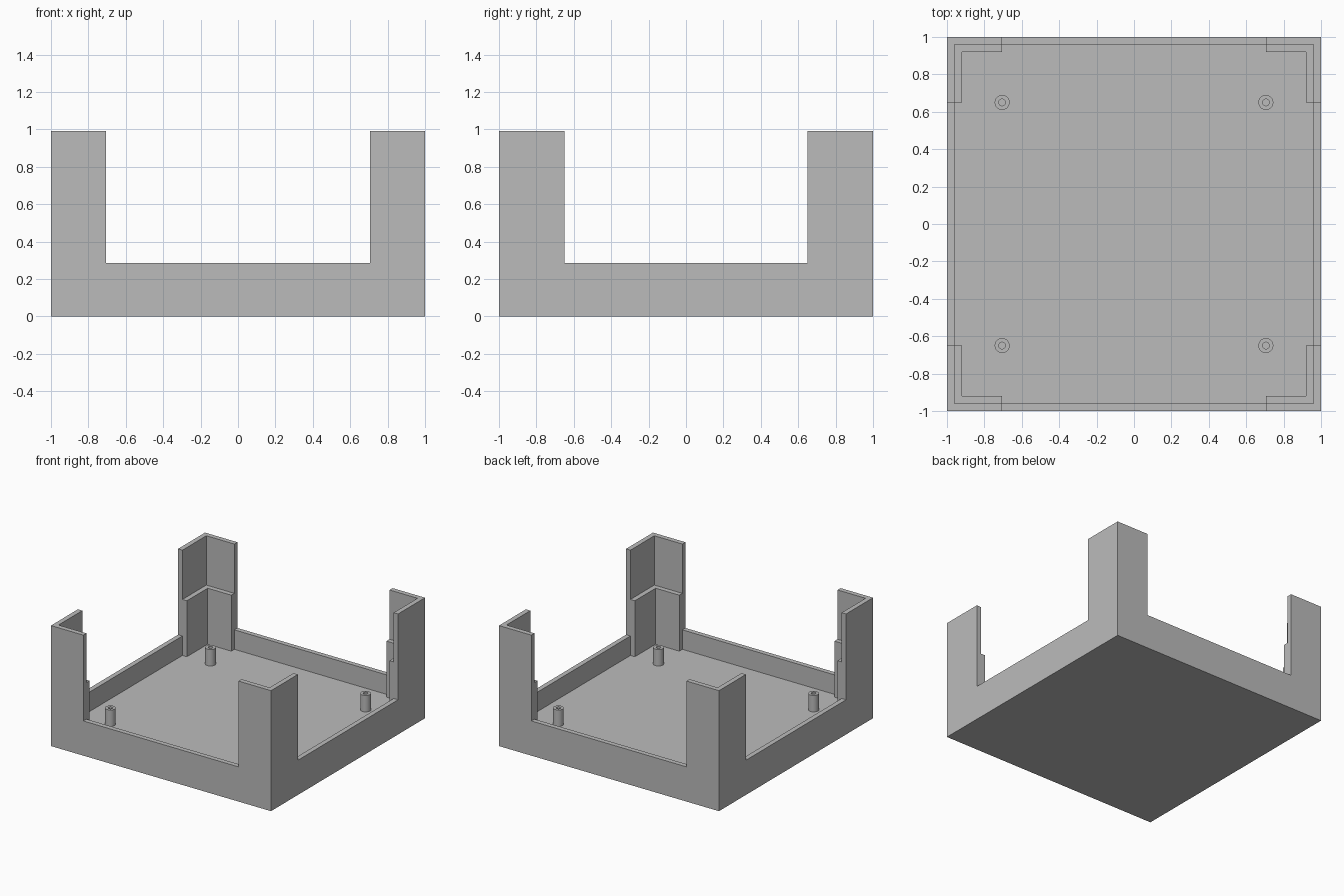
import bpy, bmesh, math
from mathutils import Matrix, Vector

# Remove the default cube
cube = bpy.data.objects.get("Cube")
if cube:
    bpy.data.objects.remove(cube, do_unlink=True)

HEIGHT, RIM, FLOOR, LEDGE = 0.99, 0.285, 0.125, 0.585
INNER, LEDGE_IN = 0.96, 0.92      # inside of the wall, inside of the ledge
POST_X, POST_Y = 0.705, 0.65      # where the corner posts begin
PEG_TOP, PEG_R, HOLE_R = 0.26, 0.04, 0.018
OVER = 1.5                        # cutters reach past the tray

# Grey plastic
grey = bpy.data.materials.new("grey plastic")
grey.use_nodes = True
colour = (0.5, 0.5, 0.5, 1)
grey.diffuse_color = colour
grey.node_tree.nodes["Principled BSDF"].inputs["Base Color"].default_value = colour


def make_object(name, bm):
    bmesh.ops.recalc_face_normals(bm, faces=bm.faces)
    mesh = bpy.data.meshes.new(name)
    bm.to_mesh(mesh)
    bm.free()
    mesh.materials.append(grey)
    obj = bpy.data.objects.new(name, mesh)
    bpy.context.collection.objects.link(obj)
    return obj


def box(name, half_x, half_y, z0, z1):
    bm = bmesh.new()
    size = Matrix.Diagonal((2 * half_x, 2 * half_y, z1 - z0, 1))
    bmesh.ops.create_cube(bm, size=1, matrix=Matrix.Translation((0, 0, (z0 + z1) / 2)) @ size)
    return make_object(name, bm)


# Tray: a block with the cavity, corner ledges and side openings cut out
tray = box("tray", 1, 1, 0, HEIGHT)
cuts = [
    ("upper_cavity", INNER, INNER, LEDGE),
    ("lower_cavity", LEDGE_IN, LEDGE_IN, FLOOR),
    ("recess_front_back", POST_X, INNER, FLOOR),
    ("recess_sides", INNER, POST_Y, FLOOR),
    ("opening_front_back", POST_X, OVER, RIM),
    ("opening_sides", OVER, POST_Y, RIM),
]
bpy.context.view_layer.objects.active = tray
for name, half_x, half_y, z0 in cuts:
    cutter = box(name, half_x, half_y, z0, OVER)
    cutter.hide_render = True
    mod = tray.modifiers.new(name, 'BOOLEAN')
    mod.operation, mod.solver, mod.object = 'DIFFERENCE', 'EXACT', cutter
    bpy.ops.object.modifier_apply(modifier=mod.name)
    bpy.data.objects.remove(cutter, do_unlink=True)


# Hollow screw pegs on the floor
def peg(name, x, y):
    bm = bmesh.new()
    profile = [(PEG_R, FLOOR), (PEG_R, PEG_TOP), (HOLE_R, PEG_TOP), (HOLE_R, FLOOR)]
    verts = [bm.verts.new((r, 0, z)) for r, z in profile]
    edges = [bm.edges.new(pair) for pair in zip(verts, verts[1:])]
    bmesh.ops.spin(bm, geom=verts + edges, axis=(0, 0, 1), cent=(0, 0, 0),
                   angle=math.tau, steps=32, use_merge=True)
    bmesh.ops.remove_doubles(bm, verts=bm.verts, dist=0.0001)
    # Close the underside so the normals are well defined
    rim = [e for e in bm.edges if e.is_boundary]
    bmesh.ops.bridge_loops(bm, edges=rim)
    bmesh.ops.translate(bm, verts=bm.verts, vec=Vector((x, y, 0)))
    obj = make_object(name, bm)
    bpy.ops.object.select_all(action='DESELECT')
    obj.select_set(True)
    bpy.context.view_layer.objects.active = obj
    bpy.ops.object.shade_smooth_by_angle()


for side, sx in (("left", 1), ("right", -1)):
    for end, sy in (("front", -1), ("back", 1)):
        peg(f"peg_{end}_{side}", sx * POST_X, sy * POST_Y)
